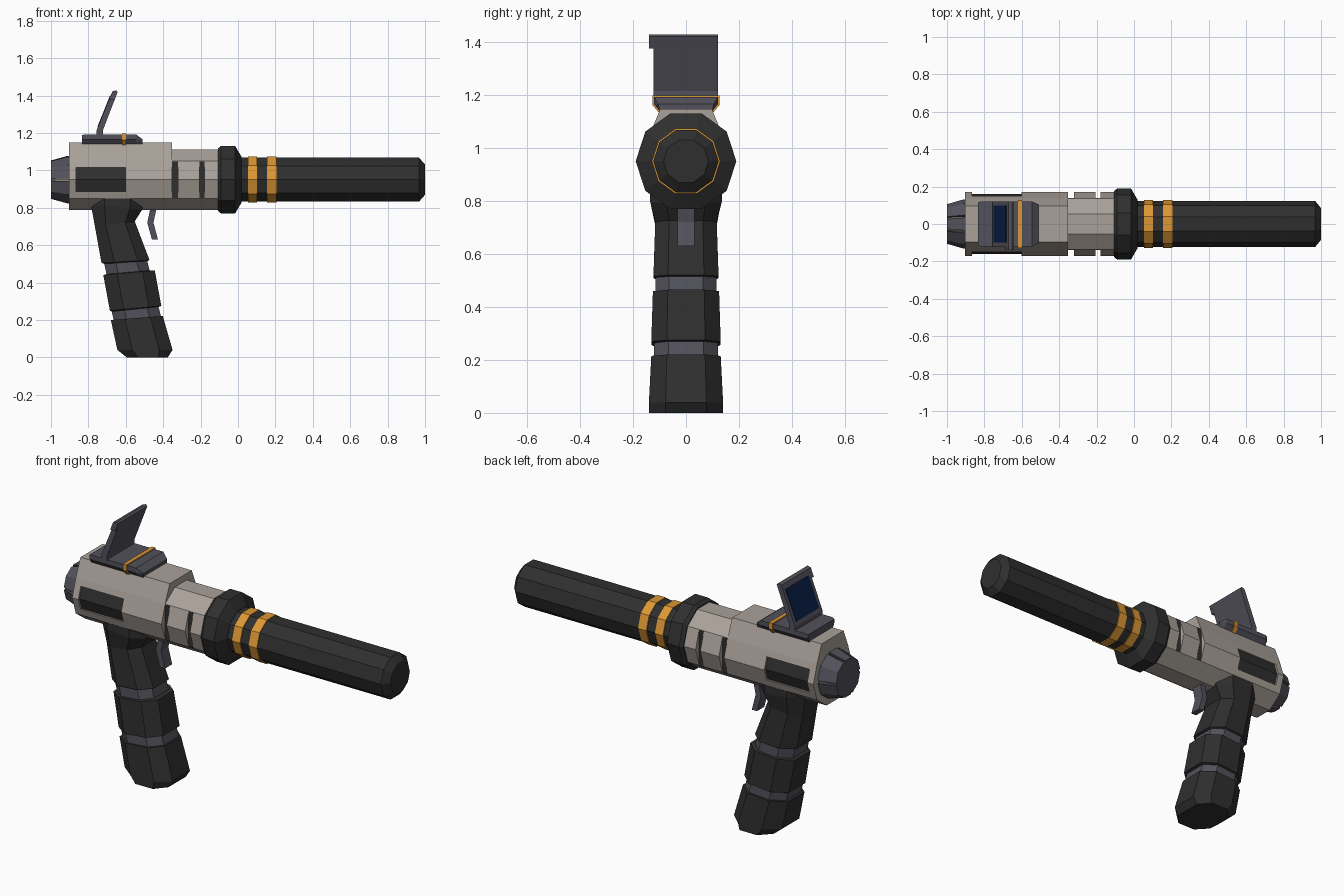
import bpy, bmesh, math

if "Cube" in bpy.data.objects:
    bpy.data.objects.remove(bpy.data.objects["Cube"])

AXIS_Z = 0.95  # height of the barrel axis


def material(name, rgb):
    m = bpy.data.materials.new(name)
    m.diffuse_color = (*rgb, 1)
    m.use_nodes = True
    m.node_tree.nodes["Principled BSDF"].inputs["Base Color"].default_value = m.diffuse_color
    return m


BEIGE = material("warm beige", (0.40, 0.355, 0.32))
BLACK = material("rubber black", (0.027, 0.028, 0.027))
GREY = material("slate grey", (0.085, 0.083, 0.105))
ORANGE = material("amber orange", (0.72, 0.31, 0.035))
BLUE = material("screen blue", (0.003, 0.014, 0.065))


def loft(name, rings, mats, bands=None):
    """Skin a list of rings, cap both ends; bands gives a material slot per span."""
    bm = bmesh.new()
    vs = [[bm.verts.new(p) for p in r] for r in rings]
    n = len(rings[0])
    for k in range(len(rings) - 1):
        for i in range(n):
            j = (i + 1) % n
            f = bm.faces.new((vs[k][i], vs[k][j], vs[k + 1][j], vs[k + 1][i]))
            f.material_index = bands[k] if bands else 0
    bm.faces.new(vs[0])
    bm.faces.new(vs[-1])
    bmesh.ops.recalc_face_normals(bm, faces=bm.faces)
    me = bpy.data.meshes.new(name)
    bm.to_mesh(me)
    bm.free()
    for m in mats:
        me.materials.append(m)
    ob = bpy.data.objects.new(name, me)
    bpy.context.collection.objects.link(ob)
    return ob


def decagon(x, r):
    return [(x, r * math.cos(i * math.pi / 5), AXIS_Z + r * math.sin(i * math.pi / 5))
            for i in range(10)]


def lathe(name, profile, mat):
    return loft(name, [decagon(x, r) for x, r in profile], [mat])


def prism_x(name, yz, x0, x1, mat):
    return loft(name, [[(x, y, z) for y, z in yz] for x in (x0, x1)], [mat])


def prism_y(name, xz, y0, y1, mat):
    return loft(name, [[(x, y, z) for x, z in xz] for y in (y0, y1)], [mat])


def box(name, x, y, z, mat):
    return prism_x(name, [(y[0], z[0]), (y[1], z[0]), (y[1], z[1]), (y[0], z[1])], *x, mat)


def cut(ob, cutters):
    for c in cutters:
        mod = ob.modifiers.new("cut", 'BOOLEAN')
        mod.operation, mod.solver, mod.object = 'DIFFERENCE', 'EXACT', c
        bpy.context.view_layer.objects.active = ob
        bpy.ops.object.modifier_apply(modifier=mod.name)
        bpy.data.objects.remove(c)


# Barrel, amber rings and collar
lathe("barrel", [(-0.02, 0.1235), (0.968, 0.1235), (1.0, 0.085)], BLACK)
for i, (a, b) in enumerate([(0.053, 0.102), (0.155, 0.206)]):
    lathe(f"barrel_ring_{i + 1}", [(a, 0.129), (b, 0.129)], ORANGE)
lathe("collar", [(-0.107, 0.176), (-0.09, 0.19), (-0.016, 0.19), (0.02, 0.128)], BLACK)

# Front body with two slots on each side
front = lathe("front_body", [(-0.36, 0.17), (-0.10, 0.17)], BEIGE)
SLOTS = [(-0.353, -0.322), (-0.207, -0.178)]
for side in (1, -1):
    for i, s in enumerate(SLOTS):
        cut(front, [box("cutter", s, sorted((side * 0.134, side * 0.3)), (0.852, 1.048), BLACK)])
        box(f"slot_lining_{i + 1}_{'back' if side > 0 else 'front'}", s,
            sorted((side * 0.13, side * 0.14)), (0.852, 1.048), BLACK)

# Rear body: decagon with its top pulled up and out to carry the sight
section = [(y, z) for _, y, z in decagon(0, 0.17)]
section[2], section[3] = (0.097, 1.148), (-0.097, 1.148)
rear = prism_x("rear_body", section, -0.904, -0.353, BEIGE)

# Recessed dark side panels, bent along the body ridge
for side in (1, -1):
    cut(rear, [box("cutter", (-0.866, -0.602), sorted((side * 0.12, side * 0.3)),
                   (0.888, 1.016), BLACK)])
    yz = [(0.11, 0.888), (0.14, 0.888), (0.16, 0.95), (0.138, 1.016), (0.11, 1.016)]
    prism_x(f"side_panel_{'back' if side > 0 else 'front'}",
            [(side * y, z) for y, z in yz], -0.866, -0.602, BLACK)

# Tapered end cap with grooves over a beige core
cap = lathe("end_cap", [(-0.895, 0.133), (-0.914, 0.133), (-1.0, 0.108)], GREY)
for ang in (0, 72, 108, 180, 252, 288):
    a = math.radians(ang)
    c, s = math.cos(a), math.sin(a)
    quad = [(0.095, -0.007), (0.2, -0.007), (0.2, 0.007), (0.095, 0.007)]
    cut(cap, [prism_x("cutter", [(u * c - v * s, AXIS_Z + u * s + v * c) for u, v in quad],
                      -1.1, -0.8, GREY)])
lathe("end_cap_core", [(-0.89, 0.105), (-0.975, 0.102)], BEIGE)

# Sight base, strap and raised screen
def base_ring(x, hy, top):
    return [(x, y, z) for y, z in ((-0.1, 1.14), (0.1, 1.14), (hy, 1.165), (hy, top),
                                   (-hy, top), (-hy, 1.165))]


loft("sight_base", [base_ring(-0.834, 0.115, 1.188), base_ring(-0.82, 0.12, 1.192),
                    base_ring(-0.545, 0.12, 1.192), base_ring(-0.51, 0.105, 1.166)], [GREY])
strap = [(-0.104, 1.135), (0.104, 1.135), (0.127, 1.163), (0.127, 1.198),
         (-0.127, 1.198), (-0.127, 1.163)]
prism_x("sight_strap", strap, -0.621, -0.599, ORANGE)
prism_y("sight_screen_frame",
        [(-0.757, 1.185), (-0.722, 1.185), (-0.722, 1.215), (-0.643, 1.42),
         (-0.652, 1.428), (-0.672, 1.422), (-0.757, 1.212)], -0.122, 0.12, GREY)
prism_y("screen_corner_tab", [(-0.69, 1.375), (-0.66, 1.375), (-0.643, 1.42),
                              (-0.652, 1.428), (-0.672, 1.422)], -0.14, -0.12, GREY)


def on_screen(z, off):  # point on the sloped rear face of the screen
    t = (z - 1.212) / 0.21
    return (-0.757 + 0.085 * t - off * 0.927, z + off * 0.375)


prism_y("screen_display", [on_screen(1.232, -0.003), on_screen(1.232, 0.003),
                           on_screen(1.395, 0.003), on_screen(1.395, -0.003)],
        -0.1, 0.1, BLUE)

# Trigger
prism_y("trigger", [(-0.475, 0.82), (-0.435, 0.82), (-0.437, 0.79), (-0.452, 0.72),
                    (-0.428, 0.63), (-0.46, 0.63), (-0.485, 0.72), (-0.47, 0.79)],
        -0.032, 0.032, GREY)


# Grip: slanted octagonal loft with grey grooves between black sections
def grip_ring(xl, zl, xr, zr, b):
    ring = []
    for t, w in ((0, 0.55), (0.27, 1), (0.76, 1), (1, 0.55),
                 (1, -0.55), (0.76, -1), (0.27, -1), (0, -0.55)):
        ring.append((xl + (xr - xl) * t, w * b, zl + (zr - zl) * t))
    return ring


GRIP = [(-0.79, 0.86, -0.51, 0.86, 0.135), (-0.787, 0.82, -0.512, 0.79, 0.135),
        (-0.765, 0.70, -0.552, 0.727, 0.116), (-0.73, 0.505, -0.473, 0.52, 0.123),
        (-0.715, 0.50, -0.485, 0.515, 0.115), (-0.703, 0.445, -0.473, 0.465, 0.115),
        (-0.72, 0.44, -0.445, 0.465, 0.125), (-0.685, 0.25, -0.41, 0.275, 0.131),
        (-0.675, 0.245, -0.425, 0.27, 0.121), (-0.665, 0.20, -0.412, 0.22, 0.121),
        (-0.68, 0.20, -0.402, 0.22, 0.131), (-0.645, 0.04, -0.35, 0.04, 0.14),
        (-0.595, 0.0, -0.375, 0.0, 0.14)]
loft("grip", [grip_ring(*g) for g in GRIP], [BLACK, GREY],
     [1 if k in (4, 8) else 0 for k in range(len(GRIP) - 1)])
